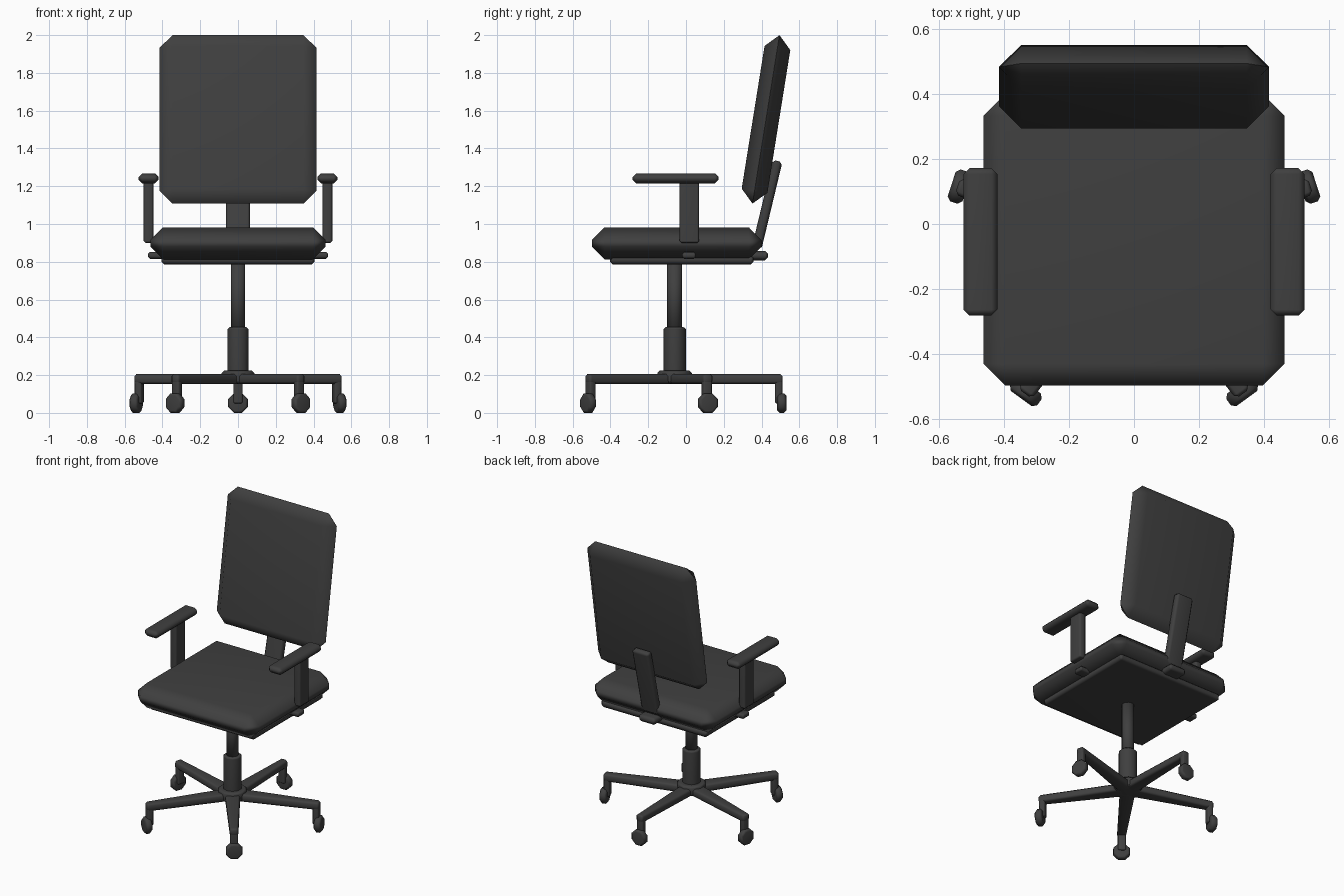
import bpy, bmesh, math
from mathutils import Matrix, Vector

if "Cube" in bpy.data.objects:
    bpy.data.objects.remove(bpy.data.objects["Cube"])

mat = bpy.data.materials.new("charcoal")
mat.diffuse_color = (0.05, 0.05, 0.05, 1)
mat.use_nodes = True
mat.node_tree.nodes["Principled BSDF"].inputs["Base Color"].default_value = mat.diffuse_color


def finish(name, bm, bevel, matrix=Matrix()):
    """Turn a bmesh into a chamfered, softly shaded object."""
    bmesh.ops.recalc_face_normals(bm, faces=bm.faces)
    me = bpy.data.meshes.new(name)
    bm.to_mesh(me)
    bm.free()
    for p in me.polygons:
        p.use_smooth = True
    me.materials.append(mat)
    ob = bpy.data.objects.new(name, me)
    bpy.context.collection.objects.link(ob)
    ob.matrix_world = matrix
    if bevel:
        m = ob.modifiers.new("chamfer", 'BEVEL')
        m.width, m.segments = bevel, 1
        m.limit_method, m.angle_limit = 'ANGLE', math.radians(50)
        ob.modifiers.new("soft", 'WEIGHTED_NORMAL')
    return ob


def box(name, lo, hi, bevel, matrix=Matrix(), taper=1.0):
    """Box between two corners; taper scales the y width at the +x end."""
    lo, hi = Vector(lo), Vector(hi)
    bm = bmesh.new()
    bmesh.ops.create_cube(bm, size=1)
    for v in bm.verts:
        if v.co.x > 0:
            v.co.y *= taper
        v.co = Vector(a * b for a, b in zip(v.co, hi - lo)) + (lo + hi) / 2
    return finish(name, bm, bevel, matrix)


def cylinder(name, r, z0, z1, sides, bevel, matrix=Matrix()):
    bm = bmesh.new()
    bmesh.ops.create_cone(bm, cap_ends=True, segments=sides, radius1=r, radius2=r,
                          depth=z1 - z0,
                          matrix=Matrix.Translation((0, 0, (z0 + z1) / 2)))
    return finish(name, bm, bevel, matrix)


def tilted(y, z, degrees):
    return Matrix.Translation((0, y, z)) @ Matrix.Rotation(-math.radians(degrees), 4, 'X')


# Seat cushion and the plate beneath it
box("seat", (-0.464, -0.498, 0.813), (0.464, 0.4, 0.982), 0.067)
box("seat_plate", (-0.405, -0.402, 0.785), (0.405, 0.358, 0.835), 0.015)

# Backrest with its support bar and bracket
box("backrest", (-0.416, -0.069, -0.451), (0.416, 0.069, 0.451), 0.0685,
    tilted(0.4235, 1.554, 9.1))
box("back_support", (-0.064, -0.026, -0.24), (0.064, 0.026, 0.235), 0.014,
    tilted(0.43, 1.105, 13.5))
box("back_bracket", (-0.064, 0.2, 0.808), (0.064, 0.434, 0.857), 0.015)

# Armrests
box("arm_bar", (-0.476, -0.02, 0.816), (0.476, 0.052, 0.852), 0.01)
for s, side in ((-1, "left"), (1, "right")):
    at = Matrix.Translation((s * 0.4735, 0, 0))
    box(side + "_arm_post", (-0.026, -0.034, 0.9), (0.026, 0.069, 1.23), 0.01, at)
    box(side + "_arm_pad", (-0.052, -0.282, 1.215), (0.052, 0.172, 1.268), 0.018, at)

# Centre column
base = Matrix.Translation((0, -0.06, 0))
cylinder("gas_lift", 0.04, 0.4, 0.8, 10, 0, base)
cylinder("column_sleeve", 0.059, 0.2, 0.455, 10, 0.012, base)
cylinder("hub", 0.092, 0.155, 0.225, 10, 0.014, base)

# Five legs, each with a caster stem and a wheel
for i in range(5):
    turn = base @ Matrix.Rotation(math.radians(90 + 72 * i), 4, 'Z')
    box(f"leg_{i + 1}", (0.03, -0.048, 0.153), (0.572, 0.048, 0.206), 0.012, turn, 0.56)
    box(f"caster_stem_{i + 1}", (0.53, -0.025, 0.05), (0.57, 0.025, 0.18), 0.008, turn)
    axle = (turn @ Matrix.Translation((0.567, 0, 0.052))
            @ Matrix.Rotation(math.pi / 2, 4, 'Y') @ Matrix.Rotation(math.pi / 8, 4, 'Z'))
    wheel = cylinder(f"wheel_{i + 1}", 0.056, -0.024, 0.024, 8, 0.012, axle)
    wheel.modifiers["chamfer"].angle_limit = math.radians(60)
